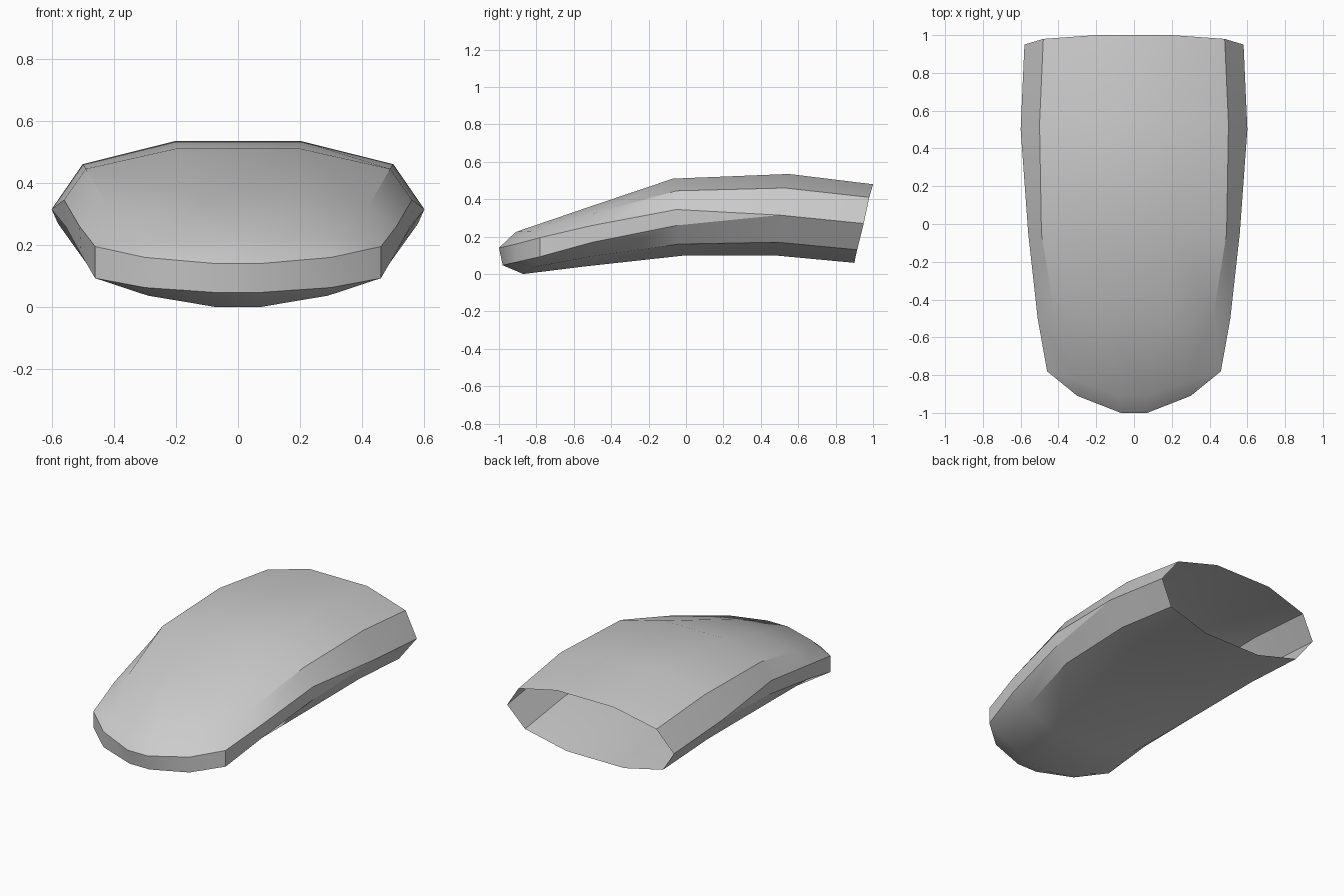
import bpy
import bmesh

default_cube = bpy.data.objects.get("Cube")
if default_cube:
    bpy.data.objects.remove(default_cube, do_unlink=True)

# Plain grey shell material
grey = bpy.data.materials.new("shell grey")
grey.use_nodes = True
colour = (0.6, 0.6, 0.6, 1)
grey.diffuse_color = colour
grey.node_tree.nodes["Principled BSDF"].inputs["Base Color"].default_value = colour

# Half cross-sections from the open back to the nose. Each lists x, y and z for:
# crown, shoulder, upper side, lower side, lower shoulder, keel
stations = [
    # open back rim
    ((.2, .48, .58, .58, .48, .2),
     (1, .98, .95, .95, .915, .9),
     (.48, .41, .27, .27, .13, .06)),
    # widest section
    ((.2, .5, .6, .6, .5, .2),
     (.55, .53, .5, .5, .49, .47),
     (.535, .46, .315, .315, .17, .1)),
    # middle
    ((.2, .49, .56, .555, .49, .2),
     (-.07, -.05, -.05, -.05, -.04, 0),
     (.51, .445, .345, .26, .16, .1)),
    # front half
    ((.16, .42, .51, .505, .41, .16),
     (-.5, -.49, -.5, -.5, -.5, -.53),
     (.365, .325, .26, .17, .095, .042)),
    # rounded toe
    ((.07, .29, .46, .46, .29, .07),
     (-.91, -.83, -.78, -.78, -.81, -.87),
     (.225, .23, .195, .093, .037, 0)),
    # nose band
    ((.07, .3, .46, .46, .3, .07),
     (-1, -.91, -.78, -.78, -.91, -.98),
     (.14, .16, .195, .093, .063, .047)),
]


def add_ring(bm, station):
    """Add one closed section, mirrored across the centre plane."""
    half = list(zip(*station))
    mirrored = [(-x, y, z) for x, y, z in reversed(half)]
    return [bm.verts.new(point) for point in half + mirrored]


def bridge(bm, first, second):
    """Join two rings with a closed strip of quads."""
    for i in range(len(first)):
        j = (i + 1) % len(first)
        bm.faces.new((first[i], first[j], second[j], second[i]))


# Loft the shell, leaving the back open
bm = bmesh.new()
rings = [add_ring(bm, station) for station in stations]
for first, second in zip(rings, rings[1:]):
    bridge(bm, first, second)

# Close the nose with an upright band of quads
nose = rings[-1]
upper = nose[2::-1] + nose[:-4:-1]
lower = nose[3:9]
for i in range(len(upper) - 1):
    bm.faces.new((upper[i], upper[i + 1], lower[i + 1], lower[i]))

# Merge the points where the side band tapers away
bmesh.ops.remove_doubles(bm, verts=bm.verts, dist=0.0005)
bmesh.ops.recalc_face_normals(bm, faces=bm.faces)

# Make sure the faces point outward
crown_face = max(bm.faces, key=lambda face: face.calc_center_median().z)
if crown_face.normal.z < 0:
    bmesh.ops.reverse_faces(bm, faces=bm.faces)

mesh = bpy.data.meshes.new("curved_shell")
bm.to_mesh(mesh)
bm.free()
mesh.materials.append(grey)
shell = bpy.data.objects.new("curved_shell", mesh)
bpy.context.collection.objects.link(shell)

# Smooth surface with crisp ridges
bpy.ops.object.select_all(action="DESELECT")
shell.select_set(True)
bpy.context.view_layer.objects.active = shell
bpy.ops.object.shade_smooth_by_angle(angle=0.52)
